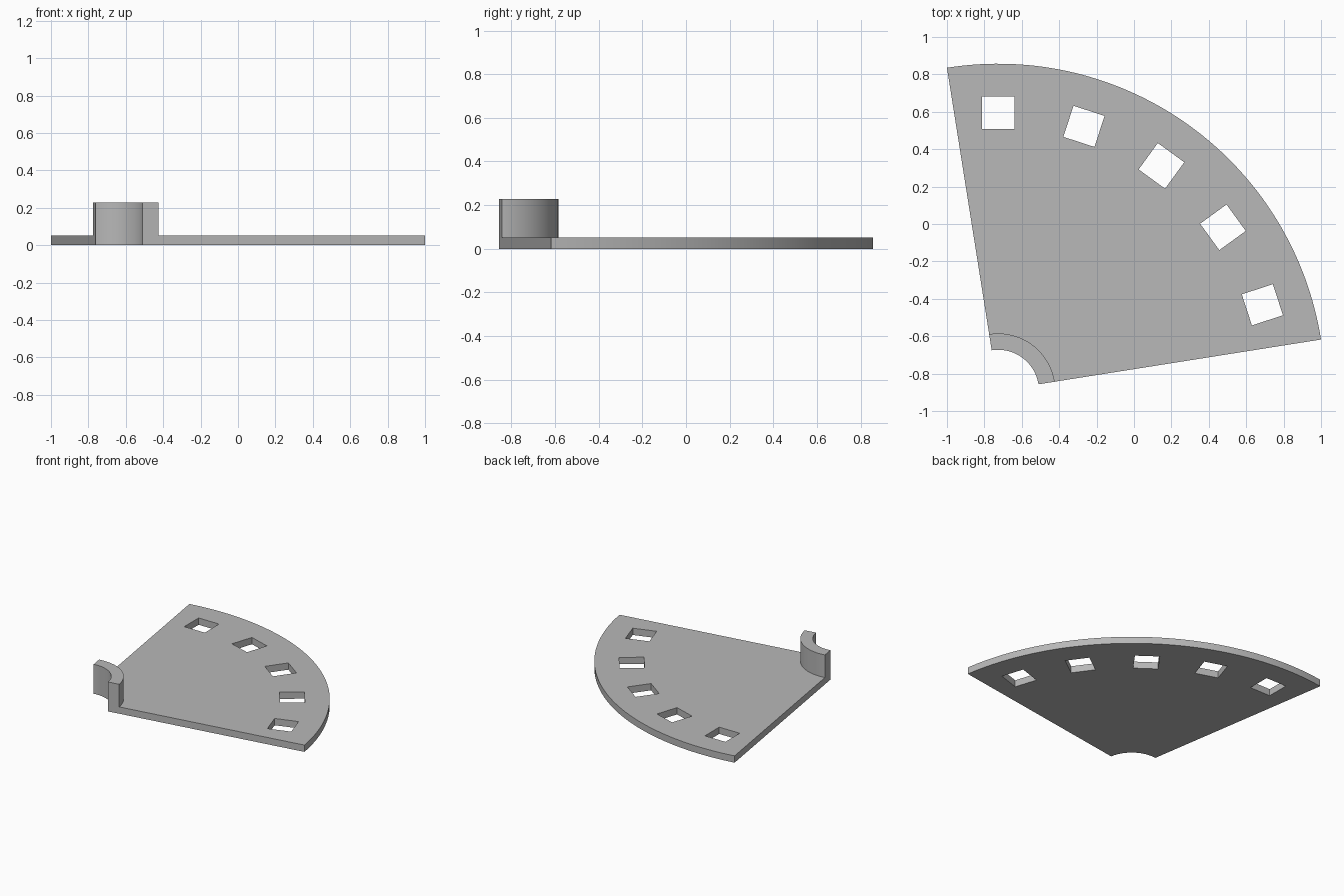
import bpy
import bmesh
from math import cos, sin, radians
from mathutils import Matrix, Vector

cube = bpy.data.objects.get("Cube")
if cube:
    bpy.data.objects.remove(cube, do_unlink=True)

UNIT = 0.0437                       # basic module of the part
CENTRE = Vector((-0.7266, -0.8911, 0))
START, SWEEP = 9, 90                # sector angles in degrees
PLATE_TOP, HUB_TOP = 1.2 * UNIT, 5.2 * UNIT

grey = bpy.data.materials.new("plain grey")
grey.use_nodes = True
colour = (0.48, 0.48, 0.48, 1)
grey.diffuse_color = colour
grey.node_tree.nodes["Principled BSDF"].inputs["Base Color"].default_value = colour


def make_object(name, bm):
    bmesh.ops.recalc_face_normals(bm, faces=bm.faces)
    mesh = bpy.data.meshes.new(name)
    bm.to_mesh(mesh)
    bm.free()
    mesh.materials.append(grey)
    obj = bpy.data.objects.new(name, mesh)
    bpy.context.collection.objects.link(obj)
    return obj


def select_only(obj):
    bpy.ops.object.select_all(action="DESELECT")
    obj.select_set(True)
    bpy.context.view_layer.objects.active = obj


def arc(radius, z, steps=64):
    return [CENTRE + Vector((radius * cos(a), radius * sin(a), z))
            for a in (radians(START + SWEEP * i / steps) for i in range(steps + 1))]


def ring_sector(name, inner, outer, bottom, top):
    """Extruded slice of a ring."""
    bm = bmesh.new()
    outline = arc(outer, bottom) + arc(inner, bottom)[::-1]
    face = bm.faces.new([bm.verts.new(p) for p in outline])
    raised = bmesh.ops.extrude_face_region(bm, geom=[face], use_keep_orig=True)
    verts = [v for v in raised["geom"] if isinstance(v, bmesh.types.BMVert)]
    bmesh.ops.translate(bm, verts=verts, vec=(0, 0, top - bottom))
    return make_object(name, bm)


# Flat quarter plate and raised collar at its inner corner
plate = ring_sector("sector_plate", 5 * UNIT, 40 * UNIT, 0, PLATE_TOP)
collar = ring_sector("hub_collar", 5 * UNIT, 7 * UNIT, PLATE_TOP, HUB_TOP)

# Five square holes spread along the rim
bm = bmesh.new()
for i in range(5):
    place = (Matrix.Translation(CENTRE) @ Matrix.Rotation(radians(18 * (i + 1)), 4, "Z")
             @ Matrix.Translation((34 * UNIT, 0, 0))
             @ Matrix.Diagonal((4 * UNIT, 4 * UNIT, 1, 1)))
    bmesh.ops.create_cube(bm, size=1, matrix=place)
cutter = make_object("hole_cutter", bm)
cutter.hide_render = True

select_only(plate)
cut = plate.modifiers.new("square holes", "BOOLEAN")
cut.operation = "DIFFERENCE"
cut.solver = "EXACT"
cut.object = cutter
bpy.ops.object.modifier_apply(modifier=cut.name)
bpy.data.objects.remove(cutter, do_unlink=True)

# Smooth curved walls, crisp edges
for obj in (plate, collar):
    select_only(obj)
    bpy.ops.object.shade_smooth_by_angle(angle=radians(30))
